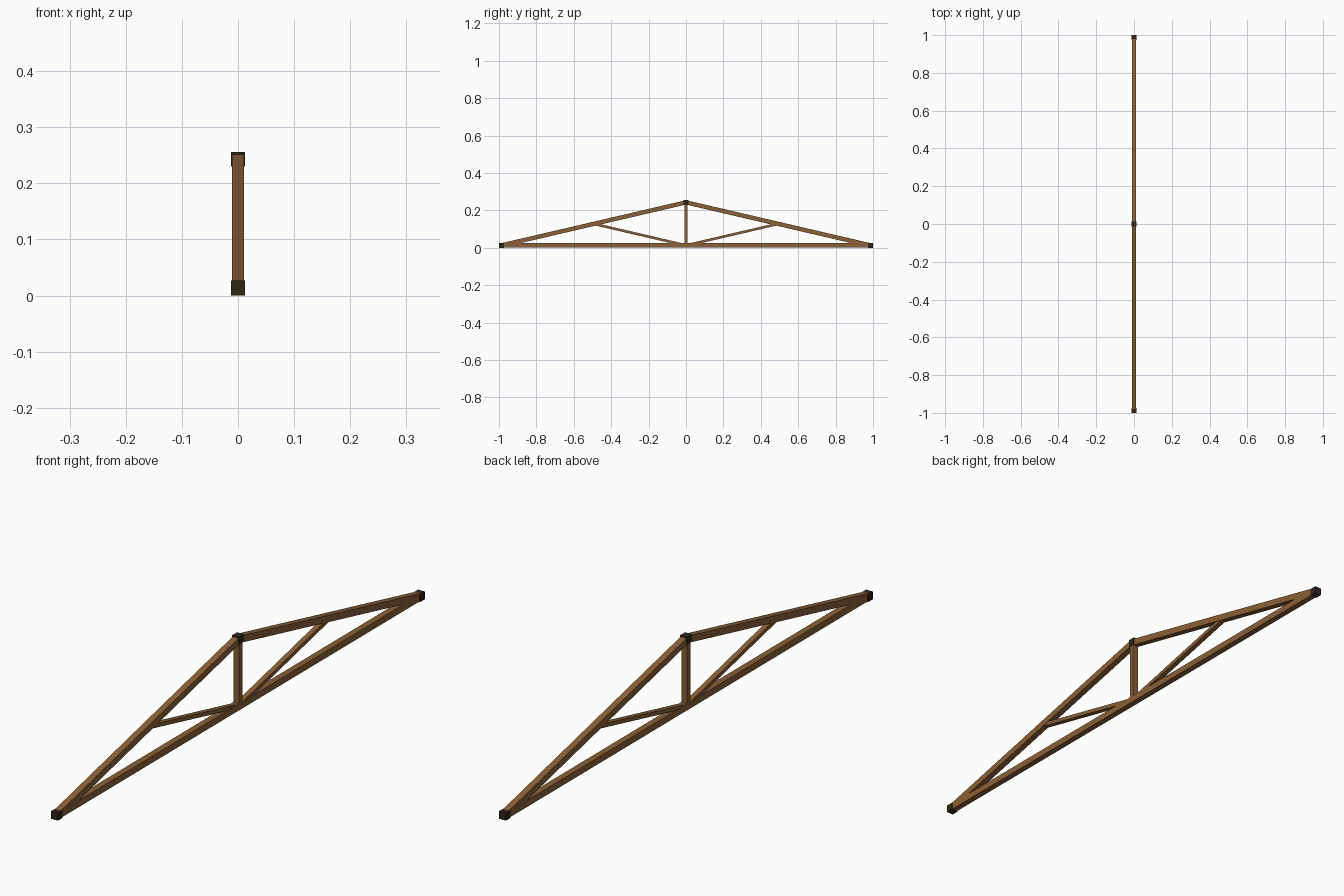
import bpy, math
from mathutils import Vector

if "Cube" in bpy.data.objects:
    bpy.data.objects.remove(bpy.data.objects["Cube"])


def material(name, rgb):
    m = bpy.data.materials.new(name)
    m.diffuse_color = (*rgb, 1)
    m.use_nodes = True
    m.node_tree.nodes["Principled BSDF"].inputs["Base Color"].default_value = m.diffuse_color
    return m


wood = material("brown wood", (0.26, 0.118, 0.038))
dark = material("dark bracket", (0.03, 0.02, 0.008))


def beam(name, a, b, width, depth, mat=wood):
    """Box from a to b in the y-z plane; width along x, depth across the beam."""
    a, b = Vector((0, *a)), Vector((0, *b))
    d = b - a
    bpy.ops.mesh.primitive_cube_add(size=1, location=(a + b) / 2)
    o = bpy.context.object
    o.name = name
    o.scale = (width, d.length, depth)
    o.rotation_euler.x = math.atan2(d.z, d.y)
    o.data.materials.append(mat)
    return o


C = 0.0265              # bracket size
END = 1 - C / 2         # y of the end joints
LOW, TOP = C / 2, 0.243  # joint heights
MID = (LOW + TOP) / 2

# bottom chord and king post
beam("bottom_chord", (-END, LOW), (END, LOW), 0.022, 0.023)
beam("king_post", (0, LOW), (0, TOP), 0.022, 0.018)

# rafters, struts and end brackets, on both sides
for side, s in (("front", -1), ("back", 1)):
    beam(side + "_rafter", (s * END, LOW), (0, TOP), 0.022, 0.023)
    beam(side + "_strut", (0, LOW), (s * END / 2, MID), 0.018, 0.0135)
    beam(side + "_bracket", (s * END - C / 2, LOW), (s * END + C / 2, LOW), C - 0.001, C, dark)

# ridge bracket
beam("ridge_bracket", (-C / 2, TOP), (C / 2, TOP), C - 0.001, C, dark)
